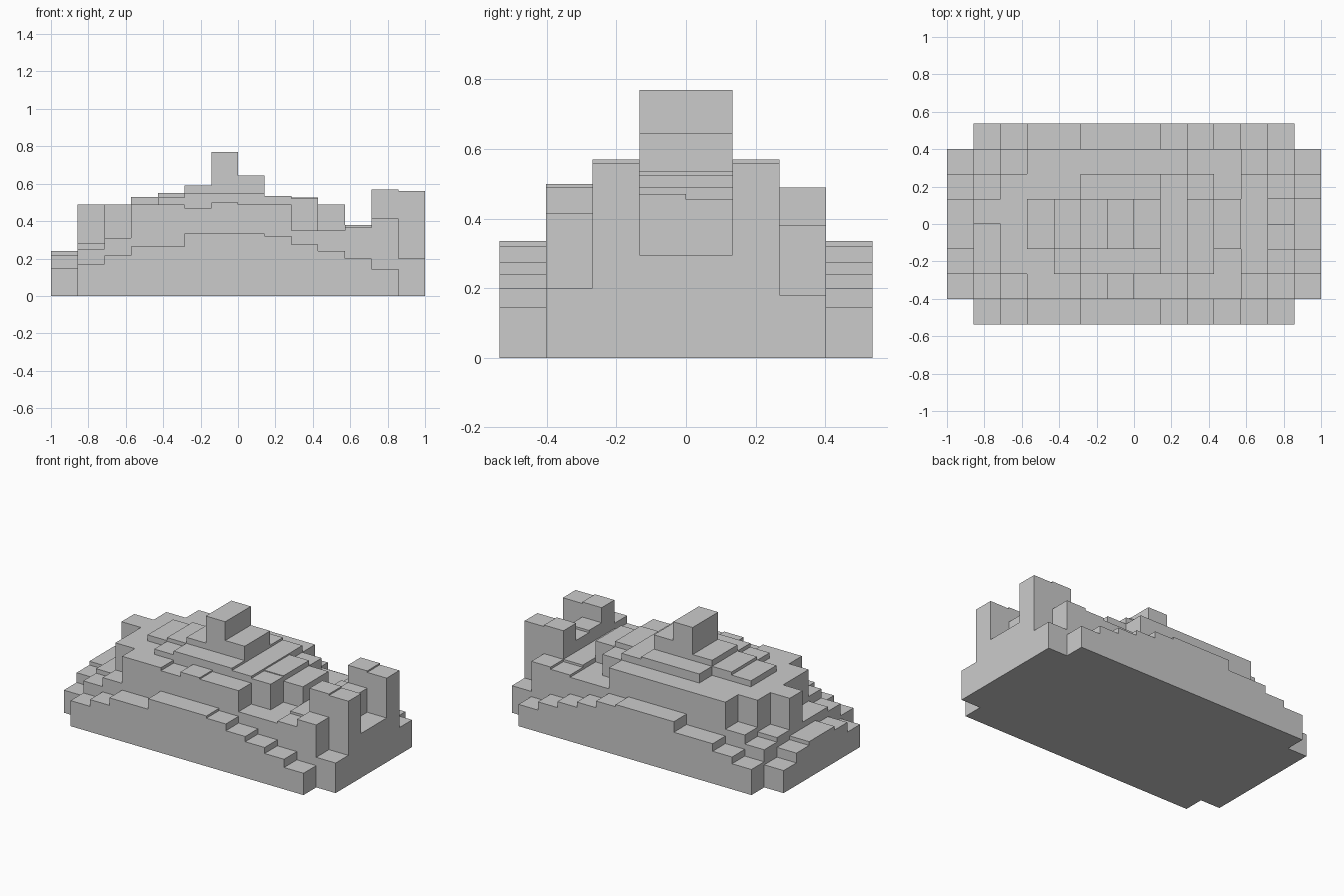
import bpy, bmesh

if "Cube" in bpy.data.objects:
    bpy.data.objects.remove(bpy.data.objects["Cube"])

DX, DY = 2 / 14, 1.072 / 8
COLS, ROWS = 14, 8


def runs(*pairs):
    """Expand (count, height) pairs into one row of column heights."""
    return [h for n, h in pairs for _ in range(n)]


# Low outer terrace, the same at front and back
outer = runs((1, 0), (1, .17), (1, .215), (2, .265), (3, .335), (1, .32),
             (1, .275), (1, .24), (1, .2), (1, .145), (1, 0))
# Second terrace, front and back
front_ledge = runs((1, .15), (1, .25), (1, .31), (2, .49), (1, .47), (1, .5),
                   (2, .49), (2, .35), (1, .365), (1, .415), (1, .2))
back_ledge = runs((1, .15), (1, .25), (1, .31), (6, .49), (2, .35),
                  (1, .365), (1, .38), (1, .18))
# Upper deck with the twin towers at the right end
front_deck = runs((1, .215), (1, .28), (2, .49), (1, .525), (3, .55),
                  (1, .535), (1, .52), (1, .35), (1, .38), (1, .57), (1, .56))
back_deck = runs((1, .215), (1, .28), (3, .49), (3, .55),
                 (1, .535), (1, .49), (1, .35), (1, .38), (1, .57), (1, .56))
# Central ridge with the peak
ridge = runs((1, .24), (1, .28), (1, .49), (1, .53), (1, .55), (1, .59),
             (1, .77), (1, .645), (1, .535), (1, .525), (1, .49), (1, .38),
             (1, .47), (1, .295))
ridge_back = list(ridge)
ridge_back[1], ridge_back[12] = .49, .455

grid = [outer, front_ledge, front_deck, ridge, ridge_back, back_deck, back_ledge, outer]


def height(i, j):
    return grid[j][i] if 0 <= i < COLS and 0 <= j < ROWS else 0


def quad(bm, pts):
    bm.faces.new([bm.verts.new(p) for p in pts])


# Stepped body: a top and bottom per cell, and a wall wherever a neighbour is lower
bm = bmesh.new()
for j in range(ROWS):
    for i in range(COLS):
        h = height(i, j)
        if h == 0:
            continue
        x0, y0 = -1 + i * DX, -.536 + j * DY
        c = [(x0, y0), (x0 + DX, y0), (x0 + DX, y0 + DY), (x0, y0 + DY)]
        quad(bm, [(x, y, h) for x, y in c])
        quad(bm, [(x, y, 0) for x, y in reversed(c)])
        for k, (di, dj) in enumerate([(0, -1), (1, 0), (0, 1), (-1, 0)]):
            low = height(i + di, j + dj)
            if low < h:
                a, b = c[k], c[(k + 1) % 4]
                quad(bm, [(*a, low), (*b, low), (*b, h), (*a, h)])
bmesh.ops.remove_doubles(bm, verts=bm.verts, dist=1e-4)
bmesh.ops.dissolve_limit(bm, angle_limit=.01, verts=bm.verts, edges=bm.edges)
mesh = bpy.data.meshes.new("stepped_body")
bm.to_mesh(mesh)
bm.free()
bpy.context.collection.objects.link(bpy.data.objects.new("stepped_body", mesh))
